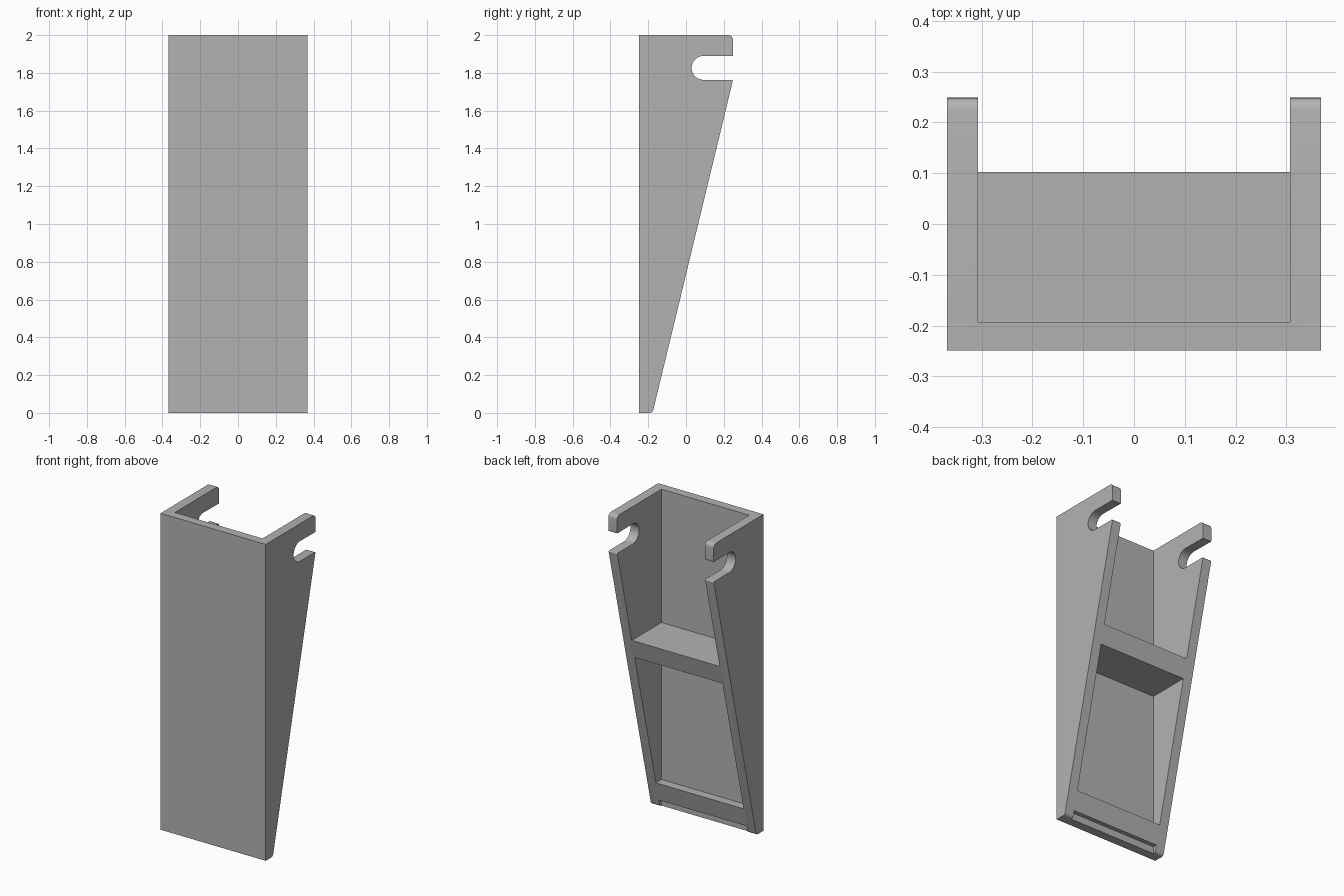
import bpy, bmesh, math
from mathutils import Vector

if "Cube" in bpy.data.objects:
    bpy.data.objects.remove(bpy.data.objects["Cube"], do_unlink=True)

HALF_W, INNER_W = 0.368, 0.307
FRONT, REAR, WALL = -0.249, 0.249, -0.193

grey = bpy.data.materials.new("plain grey")
grey.use_nodes = True
colour = (0.45, 0.45, 0.45, 1)
grey.diffuse_color = colour
grey.node_tree.nodes["Principled BSDF"].inputs["Base Color"].default_value = colour


def fillet(before, corner, after, radius, steps=6):
    """Points of a rounded corner in the side profile."""
    c = Vector(corner)
    a = (Vector(before) - c).normalized()
    b = (Vector(after) - c).normalized()
    half = a.angle(b) / 2
    centre = c + (a + b).normalized() * radius / math.sin(half)
    start = c + a * radius / math.tan(half) - centre
    end = c + b * radius / math.tan(half) - centre
    sweep = math.pi - 2 * half
    return [centre + (start * math.sin((1 - t) * sweep) + end * math.sin(t * sweep)) / math.sin(sweep)
            if abs(math.sin(sweep)) > 0.01 else
            centre + start * math.cos(t * sweep) + end * math.sin(t * sweep)
            for t in (i / steps for i in range(steps + 1))]


def extrude_profile(name, points, half_width):
    """Solid made from a (y, z) outline extruded along x."""
    bm = bmesh.new()
    face = bm.faces.new([bm.verts.new((-half_width, p[0], p[1])) for p in points])
    made = bmesh.ops.extrude_face_region(bm, geom=[face])["geom"]
    bmesh.ops.translate(bm, vec=(2 * half_width, 0, 0),
                        verts=[v for v in made if isinstance(v, bmesh.types.BMVert)])
    bmesh.ops.recalc_face_normals(bm, faces=bm.faces)
    mesh = bpy.data.meshes.new(name)
    bm.to_mesh(mesh)
    bm.free()
    obj = bpy.data.objects.new(name, mesh)
    bpy.context.collection.objects.link(obj)
    mesh.materials.append(grey)
    return obj


# Side outline: wedge with rounded tips and an open hook slot at the top
slot_low, slot_high, slot_end = 1.763, 1.89, 0.03
r = (slot_high - slot_low) / 2
toe, heel = (-0.177, 0), (FRONT, 0)
lip, lip_in = (REAR, slot_low), (slot_end + r, slot_low)
hook_low, hook_top, top_front = (REAR, slot_high), (REAR, 2), (FRONT, 2)

outline = [heel]
outline += fillet(heel, toe, lip, 0.02)
outline += fillet(toe, lip, lip_in, 0.006)
for i in range(25):
    a = -math.pi / 2 - math.pi * i / 24
    outline.append((slot_end + r + r * math.cos(a), slot_low + r + r * math.sin(a)))
outline += fillet(lip_in, hook_low, hook_top, 0.005)
outline += fillet(hook_low, hook_top, top_front, 0.025)
outline.append(top_front)
bracket = extrude_profile("hook_bracket", outline, HALF_W)

# Bays above and below the middle shelf, and the recess under the floor
bays = {"upper_bay": (1.157, 2.5), "lower_bay": (0.165, 1.038), "floor_recess": (-0.5, 0.045)}
bpy.context.view_layer.objects.active = bracket
bracket.select_set(True)
for name, (low, high) in bays.items():
    cutter = extrude_profile(name, [(WALL, low), (1, low), (1, high), (WALL, high)], INNER_W)
    cutter.hide_render = True
    cut = bracket.modifiers.new(name, "BOOLEAN")
    cut.operation, cut.solver, cut.object = "DIFFERENCE", "EXACT", cutter
    bpy.ops.object.modifier_apply(modifier=cut.name)
    bpy.data.objects.remove(cutter, do_unlink=True)

bpy.ops.object.shade_smooth_by_angle(angle=math.radians(30))
